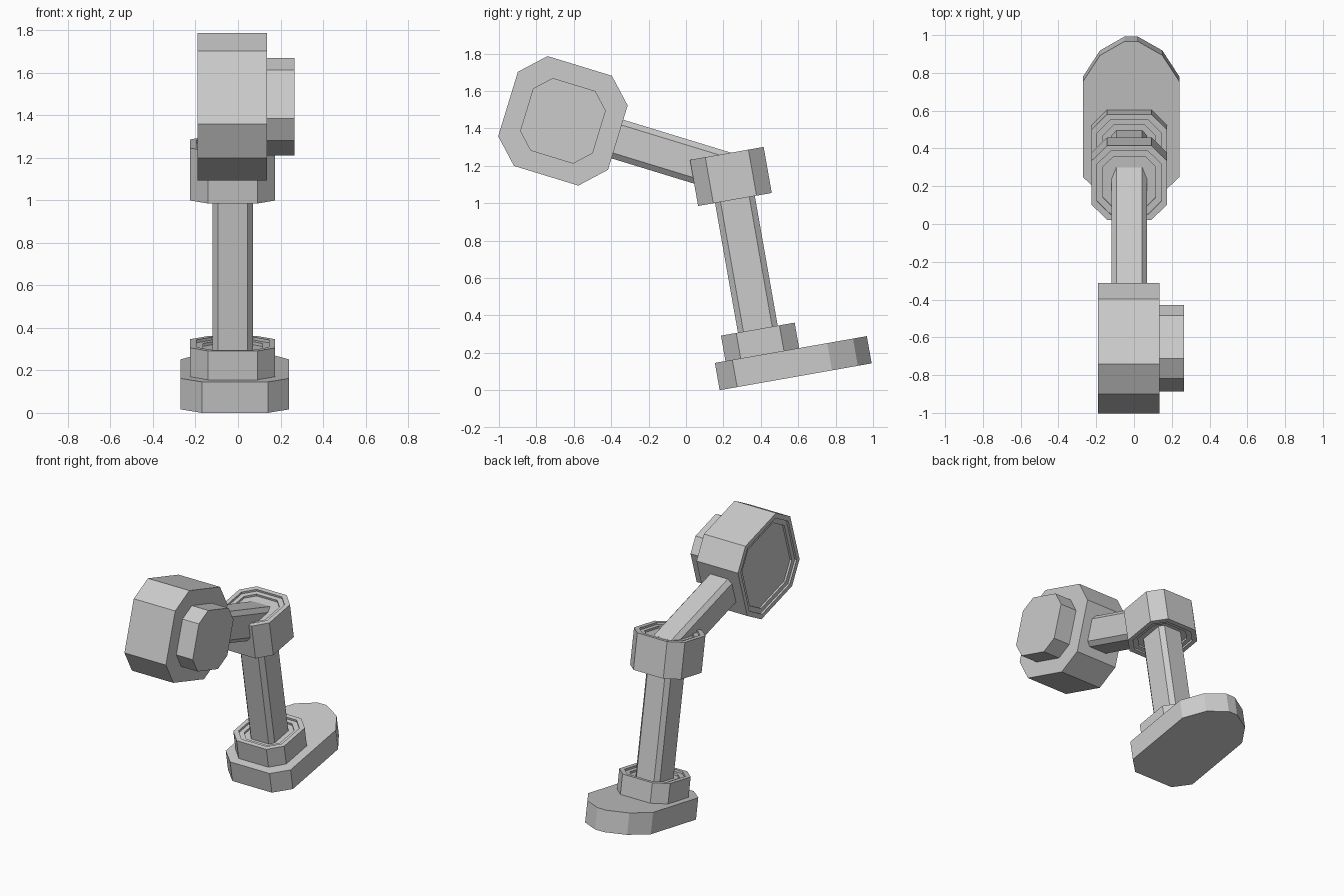
import bpy, bmesh
from math import sin, cos, radians
from mathutils import Matrix, Vector

if "Cube" in bpy.data.objects:
    bpy.data.objects.remove(bpy.data.objects["Cube"])


def frame(a, b, c, origin):
    """Matrix whose local axes are a, b, c."""
    m = Matrix((a, b, c)).transposed().to_4x4()
    m.translation = Vector(origin)
    return m


def octagon(h, c):
    """Square of half-size h with corners cut by c."""
    k = h - c
    return [(-k, -h), (k, -h), (h, -k), (h, k), (k, h), (-k, h), (-h, k), (-h, -k)]


def loft(name, sections, matrix):
    """Skin a closed solid through (outline, height) sections."""
    bm = bmesh.new()
    rings = [[bm.verts.new((x, y, z)) for x, y in pts] for pts, z in sections]
    n = len(rings[0])
    for r0, r1 in zip(rings, rings[1:]):
        for i in range(n):
            j = (i + 1) % n
            bm.faces.new((r0[i], r0[j], r1[j], r1[i]))
    bm.faces.new(rings[0][::-1])
    bm.faces.new(rings[-1])
    bmesh.ops.recalc_face_normals(bm, faces=bm.faces)
    me = bpy.data.meshes.new(name)
    bm.to_mesh(me)
    bm.free()
    ob = bpy.data.objects.new(name, me)
    ob.matrix_world = matrix
    bpy.context.collection.objects.link(ob)
    return ob


def recess(h, z, s, step=0.03, depth=0.014):
    """Two stepped rims sinking into an end face; s is the inward direction."""
    out = []
    for i in range(3):
        r = h - i * step
        o = octagon(r, r * 0.414)
        out.append((o, z + s * depth * i))
        if i < 2:
            r -= step
            out.append((octagon(r, r * 0.414), z + s * depth * i))
    return out


def collar(name, h, z0, z1, matrix, low=True, high=True):
    flat = octagon(h, h * 0.414)
    bottom = recess(h, z0, 1)[::-1] if low else [(flat, z0)]
    top = recess(h, z1, -1) if high else [(flat, z1)]
    return loft(name, bottom + top, matrix)


X = Vector((1, 0, 0))

# Lower leg frame, tilted 10 degrees
t = radians(10)
U, V = Vector((0, cos(t), sin(t))), Vector((0, -sin(t), cos(t)))
foot_frame = frame(X, U, V, (-0.015, 0.18, 0.0))
leg_frame = frame(X, U, V, Vector((-0.025, 0.18, 0.0)) + U * 0.2575)

# Foot: mirrored half outline
half = [(0.155, 0), (0.255, 0.095), (0.255, 0.61), (0.165, 0.75), (0.035, 0.825)]
outline = half + [(-x, y) for x, y in reversed(half)]
loft("foot", [(outline, 0), (outline, 0.148)], foot_frame)

# Ankle collar, shin, knee collar
collar("ankle_collar", 0.2, 0.146, 0.286, leg_frame, low=False)
bar = octagon(0.108, 0.03)
shin = [(x * 0.88, y) for x, y in bar]
loft("shin", [(shin, 0.2), (shin, 1.14)], leg_frame)
collar("knee_collar", 0.2, 0.99, 1.24, leg_frame)

# Thigh, sloping 17 degrees up to the hip
p = radians(17)
E, N = Vector((0, cos(p), -sin(p))), Vector((0, sin(p), cos(p)))
hip = Vector((0, -0.658, 1.44))
thigh_frame = frame(X, N, -E, hip + X * -0.025 - N * 0.008)
loft("thigh", [(shin, -0.97), (shin, -0.25)], thigh_frame)

# Hip drum and outer boss
hip_frame = frame(E, N, X, hip)
collar("hip_drum", 0.307, -0.19, 0.136, hip_frame, high=False)
collar("hip_boss", 0.203, 0.13, 0.265, hip_frame, low=False, high=False)
